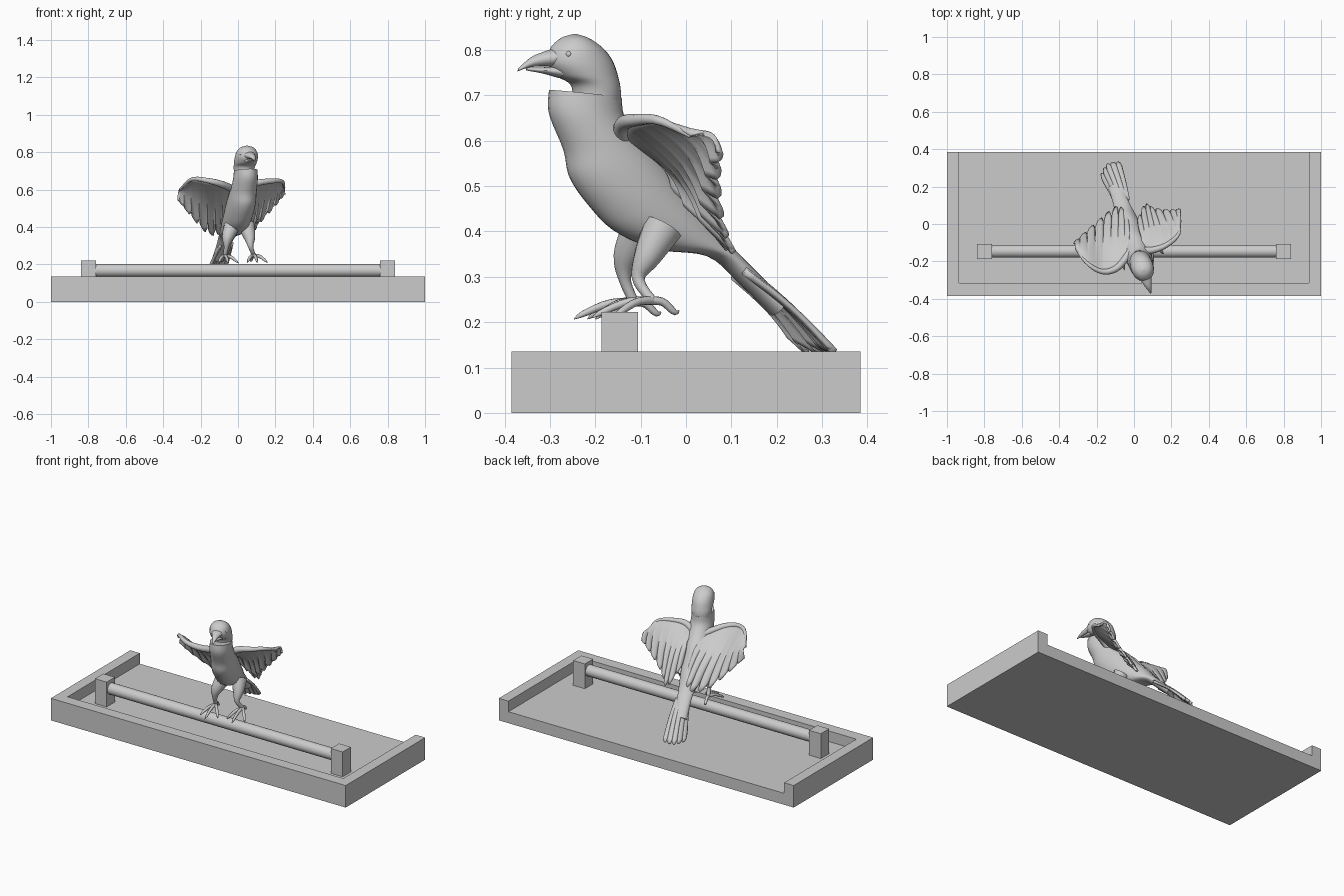
import bpy, bmesh, math
from mathutils import Vector

cube = bpy.data.objects.get("Cube")
if cube:
    bpy.data.objects.remove(cube)

grey = bpy.data.materials.new("plain grey")
grey.use_nodes = True
grey.diffuse_color = (0.6, 0.6, 0.6, 1)
grey.node_tree.nodes["Principled BSDF"].inputs["Base Color"].default_value = (0.6, 0.6, 0.6, 1)

SIDE = Vector((0.95, 0.31, 0))  # the bird stands turned, this is its left


def finish(name, bm, smooth=True):
    bmesh.ops.recalc_face_normals(bm, faces=bm.faces)
    mesh = bpy.data.meshes.new(name)
    bm.to_mesh(mesh)
    bm.free()
    mesh.materials.append(grey)
    ob = bpy.data.objects.new(name, mesh)
    bpy.context.collection.objects.link(ob)
    if smooth:
        for o in bpy.context.selected_objects:
            o.select_set(False)
        bpy.context.view_layer.objects.active = ob
        ob.select_set(True)
        bpy.ops.object.shade_smooth_by_angle(angle=math.radians(50))
    return ob


def box(name, x0, x1, y0, y1, z0, z1):
    bm = bmesh.new()
    bmesh.ops.create_cube(bm, size=1)
    for v in bm.verts:
        v.co = (x1 if v.co.x > 0 else x0, y1 if v.co.y > 0 else y0, z1 if v.co.z > 0 else z0)
    return finish(name, bm, False)


def spline(pts, u):
    """Smooth curve through tuples of any length, u from 0 to 1."""
    t = u * (len(pts) - 1)
    i = min(int(t), len(pts) - 2)
    t -= i
    a, b, c, d = (pts[max(0, min(len(pts) - 1, i + k))] for k in (-1, 0, 1, 2))
    return [0.5 * (2 * q + (r - p) * t + (2 * p - 5 * q + 4 * r - s) * t * t
                   + (3 * q - p - 3 * r + s) * t ** 3) for p, q, r, s in zip(a, b, c, d)]


def skin(name, rings):
    bm = bmesh.new()
    loops = [[bm.verts.new(p) for p in ring] for ring in rings]
    n = len(loops[0])
    for a, b in zip(loops, loops[1:]):
        for i in range(n):
            bm.faces.new((a[i], a[(i + 1) % n], b[(i + 1) % n], b[i]))
    bm.faces.new(loops[0])
    bm.faces.new(loops[-1])
    return finish(name, bm)


def on_axis(y, z):
    return Vector((0.04 - 0.33 * (y + 0.22), y, z))


def loft(name, sections, steps=32, sides=28):
    """Sections hold front y, z, back y, z and half width."""
    rings = []
    for k in range(steps + 1):
        fy, fz, by, bz, w = spline(sections, k / steps)
        f, b = on_axis(fy, fz), on_axis(by, bz)
        c, a = (f + b) / 2, (f - b) / 2
        angles = [math.tau * i / sides for i in range(sides)]
        rings.append([c + a * math.cos(t) + SIDE * w * math.sin(t) for t in angles])
    return skin(name, rings)


def tube(name, path, radii, steps=14, sides=12):
    pts = [Vector(spline(path, k / steps)) for k in range(steps + 1)]
    rings = []
    for k, p in enumerate(pts):
        d = (pts[min(k + 1, steps)] - pts[max(k - 1, 0)]).normalized()
        a = d.cross(Vector((0.6, -0.3, 0.74))).normalized()
        b = d.cross(a)
        r = spline([(q,) for q in radii], k / steps)[0]
        angles = [math.tau * i / sides for i in range(sides)]
        rings.append([p + (a * math.cos(t) + b * math.sin(t)) * r for t in angles])
    return skin(name, rings)


def feather_sheet(name, lead, tips, feathers, notch, camber, thick):
    """Curved sheet from a leading edge to a trailing edge cut into feathers."""
    bm = bmesh.new()
    n, m = feathers * 8, 12
    grid = []
    for i in range(n + 1):
        u = i / n
        a, b = Vector(spline(lead, u)), Vector(spline(tips, u))
        gap = (1 - abs(math.sin(math.pi * u * feathers))) ** 2
        row = []
        for j in range(m + 1):
            v = j / m
            ridge = 0.006 * v * (1 - gap)
            p = a.lerp(b, v * (1 - notch * (1.1 - 0.7 * u) * gap * v))
            p += Vector((0, 0.5, 0.85)) * (camber * math.sin(math.pi * v) + ridge)
            row.append(bm.verts.new(p))
        grid.append(row)
    for r, s in zip(grid, grid[1:]):
        for j in range(m):
            bm.faces.new((r[j], r[j + 1], s[j + 1], s[j]))
    ob = finish(name, bm)
    mod = ob.modifiers.new("thickness", "SOLIDIFY")
    mod.thickness, mod.offset = thick, 0


# tray, open at the back
box("tray_floor", -0.935, 0.935, -0.315, 0.385, 0, 0.07)
box("tray_front_rim", -1, 1, -0.385, -0.315, 0, 0.135)
for s, side in ((1, "left"), (-1, "right")):
    x0, x1 = sorted((s * 0.935, s))
    box(side + "_tray_rim", x0, x1, -0.315, 0.385, 0, 0.135)
    x0, x1 = sorted((s * 0.76, s * 0.84))
    box(side + "_perch_post", x0, x1, -0.186, -0.106, 0.07, 0.222)

# perch rod
tube("perch_rod", [(-0.77, -0.146, 0.168), (0.77, -0.146, 0.168)], [0.034, 0.034], 1, 32)

# body with the tail root
loft("body", [
    (-0.300, 0.712, -0.144, 0.695, 0.060), (-0.300, 0.66, -0.137, 0.65, 0.064),
    (-0.268, 0.58, -0.10, 0.60, 0.069), (-0.255, 0.52, -0.05, 0.55, 0.073),
    (-0.215, 0.46, 0.00, 0.485, 0.073), (-0.155, 0.40, 0.05, 0.43, 0.068),
    (-0.06, 0.36, 0.085, 0.385, 0.058), (0.05, 0.345, 0.12, 0.345, 0.045),
    (0.12, 0.285, 0.16, 0.305, 0.040), (0.19, 0.215, 0.215, 0.25, 0.040)], 40)

# head, beak and eyes
loft("head", [
    (-0.25, 0.66, -0.15, 0.65, 0.050), (-0.25, 0.72, -0.146, 0.705, 0.056),
    (-0.283, 0.743, -0.153, 0.745, 0.060), (-0.304, 0.772, -0.165, 0.778, 0.060),
    (-0.297, 0.804, -0.186, 0.805, 0.053), (-0.275, 0.826, -0.215, 0.826, 0.034),
    (-0.25, 0.835, -0.24, 0.835, 0.004)])
loft("upper_beak", [
    (-0.285, 0.762, -0.285, 0.805, 0.034), (-0.315, 0.764, -0.315, 0.796, 0.023),
    (-0.345, 0.762, -0.342, 0.784, 0.013), (-0.371, 0.753, -0.369, 0.760, 0.003)], 12, 16)
loft("lower_beak", [
    (-0.28, 0.738, -0.28, 0.766, 0.030), (-0.315, 0.748, -0.315, 0.762, 0.018),
    (-0.352, 0.755, -0.352, 0.761, 0.004)], 10, 16)
for s, side in ((1, "left"), (-1, "right")):
    bm = bmesh.new()
    bmesh.ops.create_uvsphere(bm, u_segments=12, v_segments=8, radius=0.007)
    bmesh.ops.translate(bm, verts=bm.verts, vec=on_axis(-0.272, 0.791) + SIDE * s * 0.044)
    finish(side + "_eye", bm)

# wings: a feathered sheet and the arm along its leading edge
wings = {
    "left": ([(0.05, -0.14, 0.60), (0.10, -0.14, 0.635), (0.17, -0.115, 0.645),
              (0.235, -0.06, 0.645), (0.247, 0.01, 0.61)],
             [(0.02, 0.02, 0.44), (0.06, 0.10, 0.345), (0.11, 0.08, 0.41),
              (0.19, 0.07, 0.50), (0.247, 0.075, 0.57)]),
    "right": ([(-0.02, -0.15, 0.60), (-0.09, -0.235, 0.63), (-0.17, -0.255, 0.65),
               (-0.25, -0.21, 0.655), (-0.31, -0.135, 0.60)],
              [(-0.03, 0.03, 0.43), (-0.08, 0.09, 0.36), (-0.16, 0.04, 0.36),
               (-0.25, -0.04, 0.45), (-0.32, -0.105, 0.54)])}
for side, (lead, tips) in wings.items():
    feather_sheet(side + "_wing", lead, tips, 8, 0.3, 0.025, 0.012)
    tube(side + "_wing_arm", lead, [0.02, 0.018, 0.014, 0.01, 0.005])

# tail fan
feather_sheet("tail_feathers",
              [(-0.095, 0.10, 0.30), (-0.065, 0.12, 0.325), (-0.025, 0.13, 0.31)],
              [(-0.175, 0.255, 0.13), (-0.14, 0.315, 0.125), (-0.075, 0.325, 0.13)],
              5, 0.2, 0.008, 0.016)

# legs and clawed feet
legs = {"left": ((0.045, -0.05, 0.41), (0.062, -0.085, 0.345), (0.068, -0.105, 0.295), (0.085, -0.075, 0.248)),
        "right": ((-0.03, -0.095, 0.41), (-0.055, -0.13, 0.345), (-0.062, -0.135, 0.295), (-0.07, -0.115, 0.245))}
for side, path in legs.items():
    tube(side + "_leg", path, [0.045, 0.031, 0.014, 0.011])
    ankle = Vector(path[-1])
    toes = [(-0.03, -0.085), (0.015, -0.11), (0.06, -0.07), (-0.015, 0.05)]
    for i, (dx, dy) in enumerate(toes):
        knuckle = ankle + Vector((dx * 0.5, dy * 0.5, -0.004))
        tip = ankle + Vector((dx, dy, -0.026))
        claw = tip + Vector((dx * 0.2, dy * 0.2, -0.012 if i < 3 else 0.004))
        tube(f"{side}_toe_{i + 1}", [tuple(ankle), tuple(knuckle), tuple(tip), tuple(claw)],
             [0.010, 0.009, 0.007, 0.001], 10, 8)
